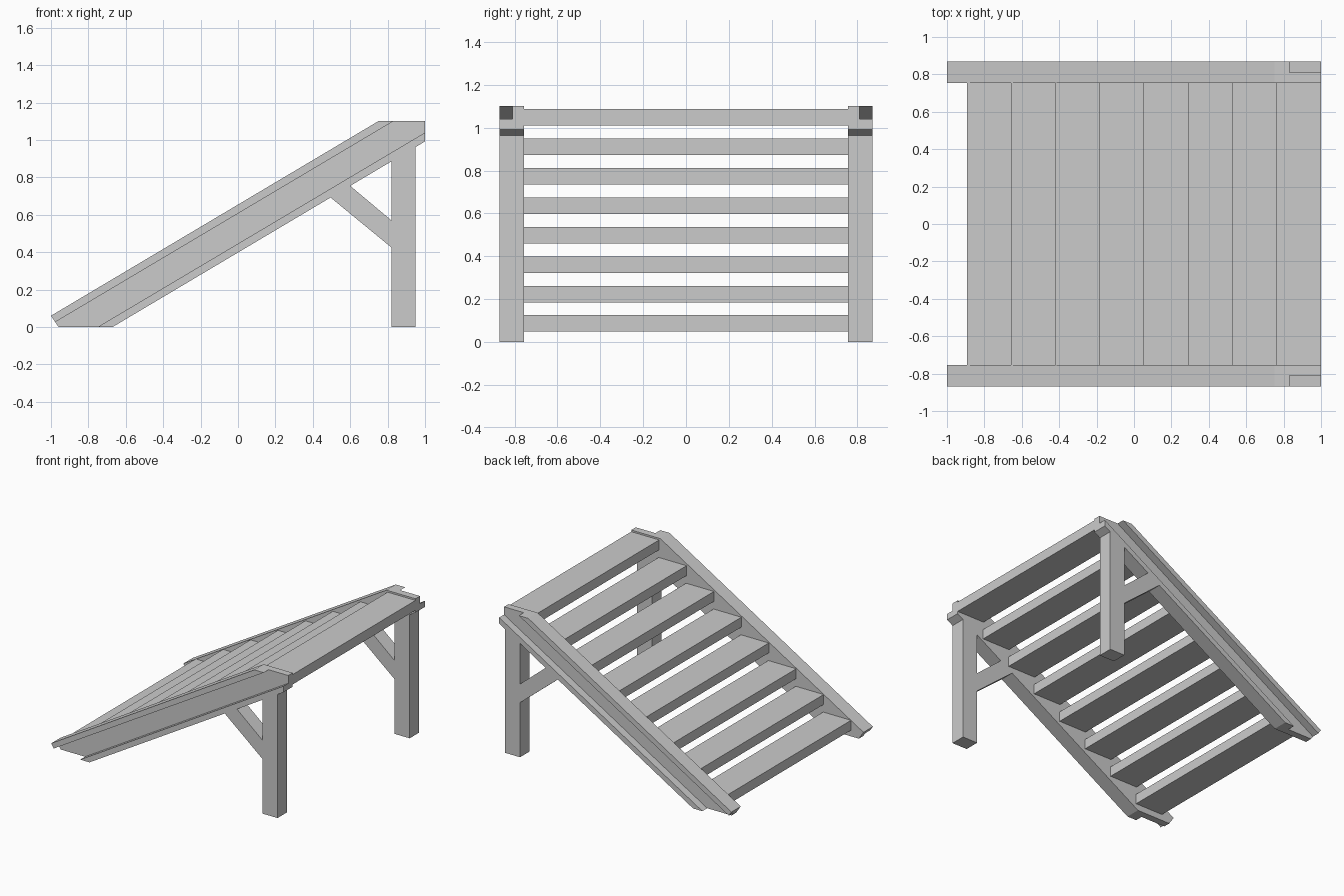
import bpy, bmesh

if "Cube" in bpy.data.objects:
    bpy.data.objects.remove(bpy.data.objects["Cube"])

SLOPE = 0.594
Y_IN, Y_WEB, Y_OUT = 0.755, 0.81, 0.87
LIP = 0.0475  # vertical thickness of the stringer flanges


def top_line(x):
    return 0.06 + SLOPE * (x + 1)


def bottom_line(x):
    return SLOPE * (x + 0.67)


def prism(name, profile, y0, y1):
    """Extrude an (x, z) profile from y0 to y1."""
    bm = bmesh.new()
    face = bm.faces.new([bm.verts.new((x, y0, z)) for x, z in profile])
    ext = bmesh.ops.extrude_face_region(bm, geom=[face])
    verts = [v for v in ext["geom"] if isinstance(v, bmesh.types.BMVert)]
    bmesh.ops.translate(bm, verts=verts, vec=(0, y1 - y0, 0))
    bmesh.ops.recalc_face_normals(bm, faces=bm.faces[:])
    mesh = bpy.data.meshes.new(name)
    bm.to_mesh(mesh)
    bm.free()
    obj = bpy.data.objects.new(name, mesh)
    bpy.context.collection.objects.link(obj)
    return obj


def mirror_y(obj):
    mod = obj.modifiers.new("mirror", 'MIRROR')
    mod.use_axis = (False, True, False)
    mod.use_clip = False
    mod.use_mirror_merge = False


# Channel-shaped stringers: full outline with the outer recess cut away
stringer = prism("stringers", [(-1, 0.06), (0.75, 1.1), (1, 1.1), (1, bottom_line(1)),
                               (-0.67, 0), (-0.96, 0)], Y_IN, Y_OUT)
recess = prism("recess_cutter", [(-1.3, top_line(-1.3) - LIP), (1.3, top_line(1.3) - LIP),
                                 (1.3, bottom_line(1.3) + LIP), (-1.3, bottom_line(-1.3) + LIP)],
               Y_WEB, Y_OUT + 0.1)
recess.hide_render = True
recess.hide_set(True)
cut = stringer.modifiers.new("recess", 'BOOLEAN')
cut.operation = 'DIFFERENCE'
cut.solver = 'EXACT'
cut.object = recess
bpy.context.view_layer.objects.active = stringer
bpy.ops.object.modifier_apply(modifier=cut.name)
bpy.data.objects.remove(recess)
mirror_y(stringer)

# Rear posts, cut to the slope at the top
mirror_y(prism("posts", [(0.82, 0), (0.95, 0), (0.95, bottom_line(0.95)),
                         (0.82, bottom_line(0.82))], Y_IN, Y_OUT))

# Diagonal braces between posts and stringers
mirror_y(prism("braces", [(0.495, bottom_line(0.495)), (0.82, 0.425), (0.82, 0.57),
                          (0.60, bottom_line(0.60))], Y_IN, Y_OUT))

# Treads
COUNT, DEPTH, THICK = 8, 0.24, 0.077
for i in range(COUNT):
    t = i / (COUNT - 1)
    x = -0.893 + t * (0.76 + 0.893)
    z = 0.048 + t * (1.01 - 0.048)
    prism(f"tread_{i + 1}", [(x, z), (x + DEPTH, z), (x + DEPTH, z + THICK), (x, z + THICK)],
          -Y_IN, Y_IN)
